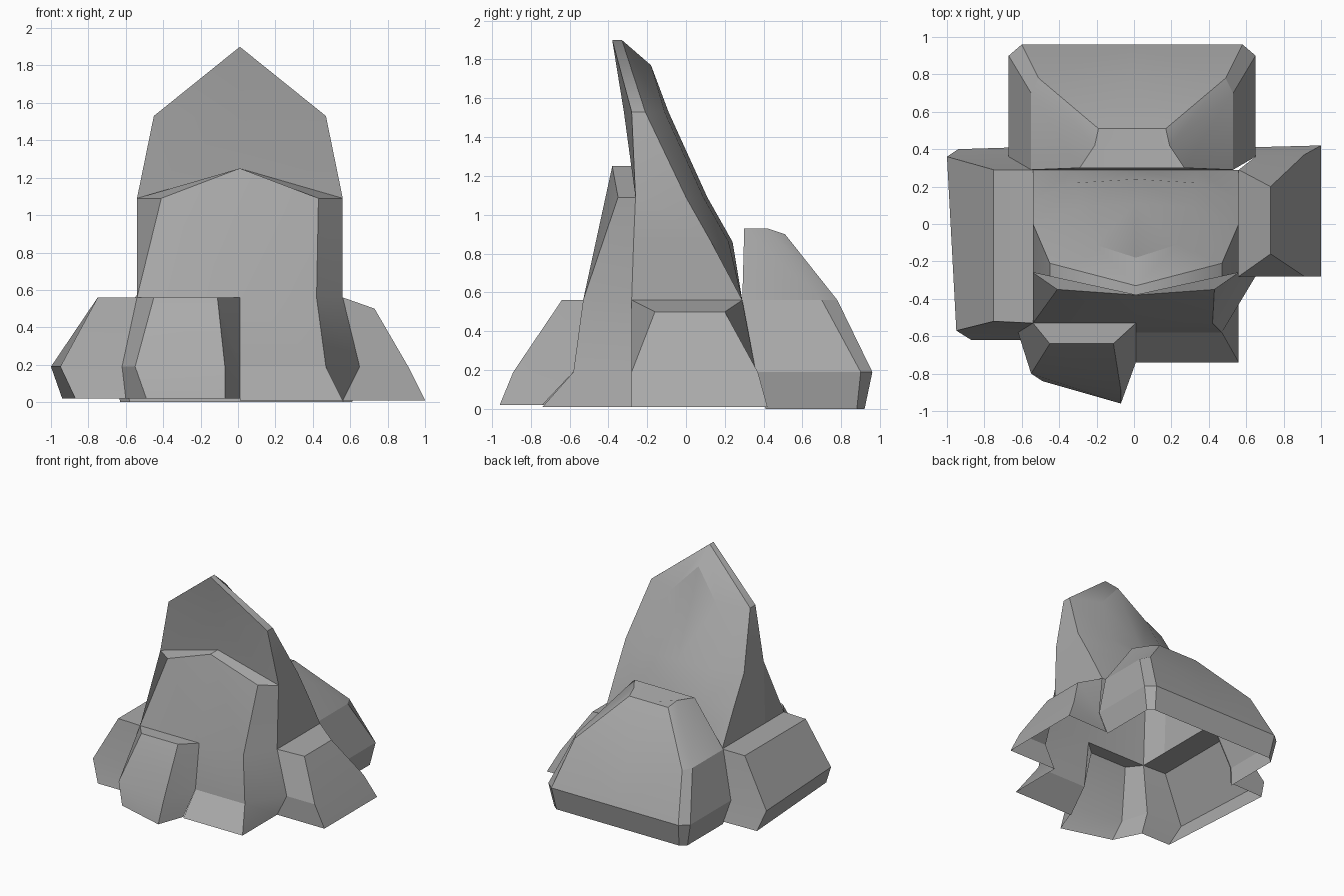
import bpy
import bmesh
import math
from mathutils import Vector

cube = bpy.data.objects.get("Cube")
if cube:
    bpy.data.objects.remove(cube)

# One plain grey stone colour
stone = bpy.data.materials.new("grey_stone")
stone.use_nodes = True
stone.diffuse_color = (0.4, 0.4, 0.4, 1)
stone.node_tree.nodes["Principled BSDF"].inputs["Base Color"].default_value = stone.diffuse_color


def row(z, *points):
    """Points of one cross-section; a point may carry its own height."""
    return [Vector((p[0], p[1], p[2] if len(p) > 2 else z)) for p in points]


def shell(name, *grids, cap=None, mirror_at=None):
    """Open faceted shell lofted through grids of rows, optionally mirrored in x."""
    bm = bmesh.new()
    known = {}

    def vert(co):
        key = tuple(round(c, 3) for c in co)
        if key not in known:
            known[key] = bm.verts.new(co)
        return known[key]

    def face(corners):
        verts = list(dict.fromkeys(vert(c) for c in corners))
        if len(verts) > 2 and not bm.faces.get(verts):
            bm.faces.new(verts)

    for grid in grids:
        for upper, lower in zip(grid, grid[1:]):
            for i in range(len(upper) - 1):
                face((upper[i], upper[i + 1], lower[i + 1], lower[i]))
    if cap:
        face(cap)

    # Turn the faces outward
    bmesh.ops.recalc_face_normals(bm, faces=bm.faces)
    middle = sum((v.co for v in bm.verts), Vector()) / len(bm.verts)
    middle.z = 0
    if mirror_at is not None:
        middle.x = 0
    outward = sum(f.normal.dot(f.calc_center_median() - middle) * f.calc_area() for f in bm.faces)
    if outward < 0:
        bmesh.ops.reverse_faces(bm, faces=bm.faces)

    mesh = bpy.data.meshes.new(name)
    bm.to_mesh(mesh)
    bm.free()
    mesh.materials.append(stone)
    obj = bpy.data.objects.new(name, mesh)
    bpy.context.collection.objects.link(obj)
    if mirror_at is not None:
        obj.location.x = mirror_at
        obj.modifiers.new("Mirror", "MIRROR").use_clip = True
    bpy.ops.object.select_all(action="DESELECT")
    obj.select_set(True)
    bpy.context.view_layer.objects.active = obj
    bpy.ops.object.shade_smooth_by_angle(angle=math.radians(22))
    return obj


def buttress(name, top, middle, bottom):
    """Side rock: flat ledge running back to the main mass, then two sloping tiers."""
    ledge = [top[0], top[0], top[-1], top[-1]]
    return shell(name, [ledge, top, middle, bottom])


# Tall leaning spire: half of the front face, then side, rim and rounded back
shell(
    "tall_spire",
    [row(1.9, (0, -.38), (0, -.38)),
     row(1.53, (0, -.32), (.46, -.28)),
     row(1.09, (0, -.26), (.55, -.26))],
    [row(1.9, (0, -.38), (0, -.33), (0, -.18, 1.77), (0, -.18, 1.77)),
     row(1.53, (.46, -.28), (.46, -.21), (.22, -.11), (0, -.09)),
     row(1.09, (.55, -.26), (.55, 0), (.3, .09), (0, .11)),
     row(.86, (.55, -.27), (.55, .13), (.32, .22), (0, .24)),
     row(.56, (.55, -.28), (.55, .29), (.33, .29), (0, .29))],
    mirror_at=.01,
)

# Sloping slab leaning on the spire, with a foot on its left half
left_end, right_end = (-.54, -.26), (.56, -.26)
shell(
    "front_slab",
    [row(1.09, left_end, left_end, (.01, -.28, 1.25), right_end, right_end),
     row(1.09, left_end, (-.41, -.35), (.01, -.38, 1.25), (.43, -.35), right_end),
     row(.56, (-.54, -.28), (-.54, -.53), (.01, -.53), (.42, -.53), (.56, -.28))],
    [row(.56, (.01, -.53), (.42, -.53), (.56, -.28)),
     row(.19, (.01, -.58), (.47, -.58), (.65, -.28)),
     row(.01, (.01, -.74), (.56, -.74), (.56, -.28))],
)

# Three low rocks around the front and sides
buttress(
    "front_rock",
    row(.56, (-.54, -.53), (-.45, -.64), (-.11, -.64), (.01, -.53)),
    row(.19, (-.62, -.58), (-.55, -.8), (-.07, -.89), (.01, -.58)),
    row(.02, (-.6, -.62), (-.49, -.84), (-.07, -.96), (.01, -.74)),
)
buttress(
    "left_rock",
    row(.56, (.56, -.28), (.73, -.16, .5), (.73, .2, .5), (.56, .29)),
    row(.19, (.65, -.28), (.91, -.28), (.91, .37), (.65, .36)),
    row(.01, (.56, -.28), (1, -.28), (1, .42), (.62, .41)),
)
buttress(
    "right_rock",
    row(.56, (-.54, .29), (-.75, .29), (-.75, -.52), (-.54, -.53)),
    row(.19, (-.66, .36), (-1, .36), (-.95, -.57), (-.62, -.58)),
    row(.02, (-.62, .41), (-.94, .4), (-.87, -.62), (-.6, -.62)),
)

# Broad rounded boulder behind, with an undercut rim at the ground
crown = row(.93, (.28, .3), (.2, .42), (.18, .51, .9), (0, .51, .9))
crown_middle = Vector((0, .3, .93))
shell(
    "back_boulder",
    [[crown_middle, crown[0]],
     row(.56, (0, .29), (.54, .29))],
    [crown,
     row(.56, (.54, .29), (.54, .7), (.5, .78), (0, .78)),
     row(.19, (.66, .36), (.66, .9), (.59, .96), (0, .96)),
     row(0, (.62, .41), (.62, .88), (.57, .92), (0, .92))],
    cap=[crown_middle] + crown,
    mirror_at=-.01,
)
